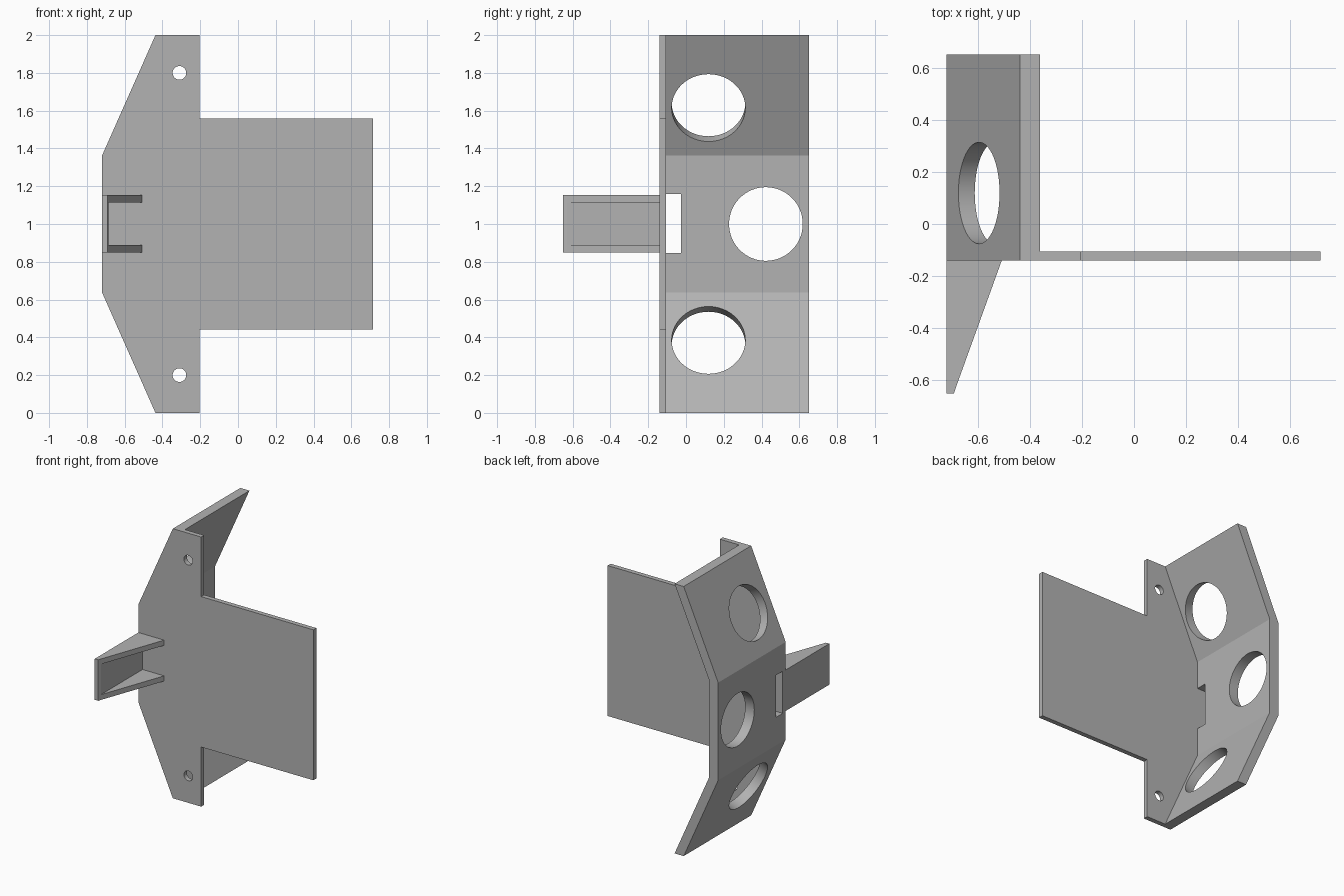
import bpy, bmesh, math
from mathutils import Vector

cube = bpy.data.objects.get("Cube")
if cube:
    bpy.data.objects.remove(cube, do_unlink=True)

# One plain grey for the whole bracket
GREY = (0.45, 0.45, 0.45, 1)
grey = bpy.data.materials.new("plain grey")
grey.use_nodes = True
grey.diffuse_color = GREY
grey.node_tree.nodes["Principled BSDF"].inputs["Base Color"].default_value = GREY


def prism(name, outline, axis, lo, hi):
    """Extrude a 2D outline along y (points are x,z) or z (points are x,y)."""
    bm = bmesh.new()

    def at(p, d):
        return (p[0], d, p[1]) if axis == "y" else (p[0], p[1], d)
    face = bm.faces.new([bm.verts.new(at(p, lo)) for p in outline])
    moved = bmesh.ops.extrude_face_region(bm, geom=[face])["geom"]
    step = Vector(at((0, 0), hi - lo))
    bmesh.ops.translate(bm, vec=step, verts=[g for g in moved if isinstance(g, bmesh.types.BMVert)])
    bmesh.ops.recalc_face_normals(bm, faces=bm.faces)
    mesh = bpy.data.meshes.new(name)
    bm.to_mesh(mesh)
    bm.free()
    mesh.materials.append(grey)
    obj = bpy.data.objects.new(name, mesh)
    bpy.context.collection.objects.link(obj)
    return obj


def drill(center, direction, radius):
    bpy.ops.mesh.primitive_cylinder_add(vertices=64, radius=radius, depth=0.5, location=center)
    tool = bpy.context.object
    tool.rotation_euler = Vector(direction).to_track_quat("Z", "Y").to_euler()
    return tool


def cut(obj, tools):
    for tool in tools:
        tool.hide_render = True
        mod = obj.modifiers.new("cut", "BOOLEAN")
        mod.operation = "DIFFERENCE"
        mod.solver = "EXACT"
        mod.object = tool
    bpy.ops.object.select_all(action="DESELECT")
    obj.select_set(True)
    bpy.context.view_layer.objects.active = obj
    for mod in list(obj.modifiers):
        bpy.ops.object.modifier_apply(modifier=mod.name)
    for tool in tools:
        bpy.data.objects.remove(tool, do_unlink=True)
    bpy.ops.object.shade_smooth_by_angle(angle=math.radians(20))


def mirror_z(points):
    """Append the points reflected about the mid height, z = 1."""
    return points + [(x, 2 - z) for x, z in reversed(points)]


LEFT, BEND_X, BEND_Z = -0.72, -0.437, 1.362
FRONT, BACK, REAR = -0.14, -0.105, 0.651
WALL = 0.075

# Front plate with wide tongue and two screw holes
plate = prism("front_plate", mirror_z([
    (LEFT, BEND_Z), (BEND_X, 2), (-0.204, 2), (-0.204, 1.558), (0.716, 1.558)]),
    "y", FRONT, BACK)
cut(plate, [drill((-0.31, 0, z), (0, 1, 0), 0.036) for z in (0.2, 1.8)])

# Bent side wall: closed strip with even width along x
outer = mirror_z([(BEND_X, 2), (LEFT, BEND_Z)])
wall = prism("bent_side_wall", outer + [(x + WALL, z) for x, z in reversed(outer)],
             "y", BACK, REAR)
slope = (2 - BEND_Z, 0, BEND_X - LEFT)
tools = [drill((LEFT, 0.423, 1), (1, 0, 0), 0.195)]
for side in (1, -1):
    tools.append(drill((-0.578, 0.119, 1 + side * 0.635),
                       (-slope[0], 0, side * slope[2]), 0.195))
# Slot in the wall beside the plate
tools.append(prism("slot_cutter", [(-0.8, BACK - 0.02), (-0.6, BACK - 0.02), (-0.6, -0.026), (-0.8, -0.026)],
                   "z", 0.846, 1.158))
cut(wall, tools)

# Forward tab with a tapered gusset at its top and bottom
prism("front_tab", [(LEFT, FRONT), (-0.685, FRONT), (-0.685, -0.63), (-0.692, -0.651), (LEFT, -0.651)],
      "z", 0.85, 1.154)
for name, low in (("lower_gusset", 0.85), ("upper_gusset", 1.115)):
    prism(name, [(-0.685, FRONT), (-0.508, FRONT), (-0.685, -0.63)], "z", low, low + 0.039)
